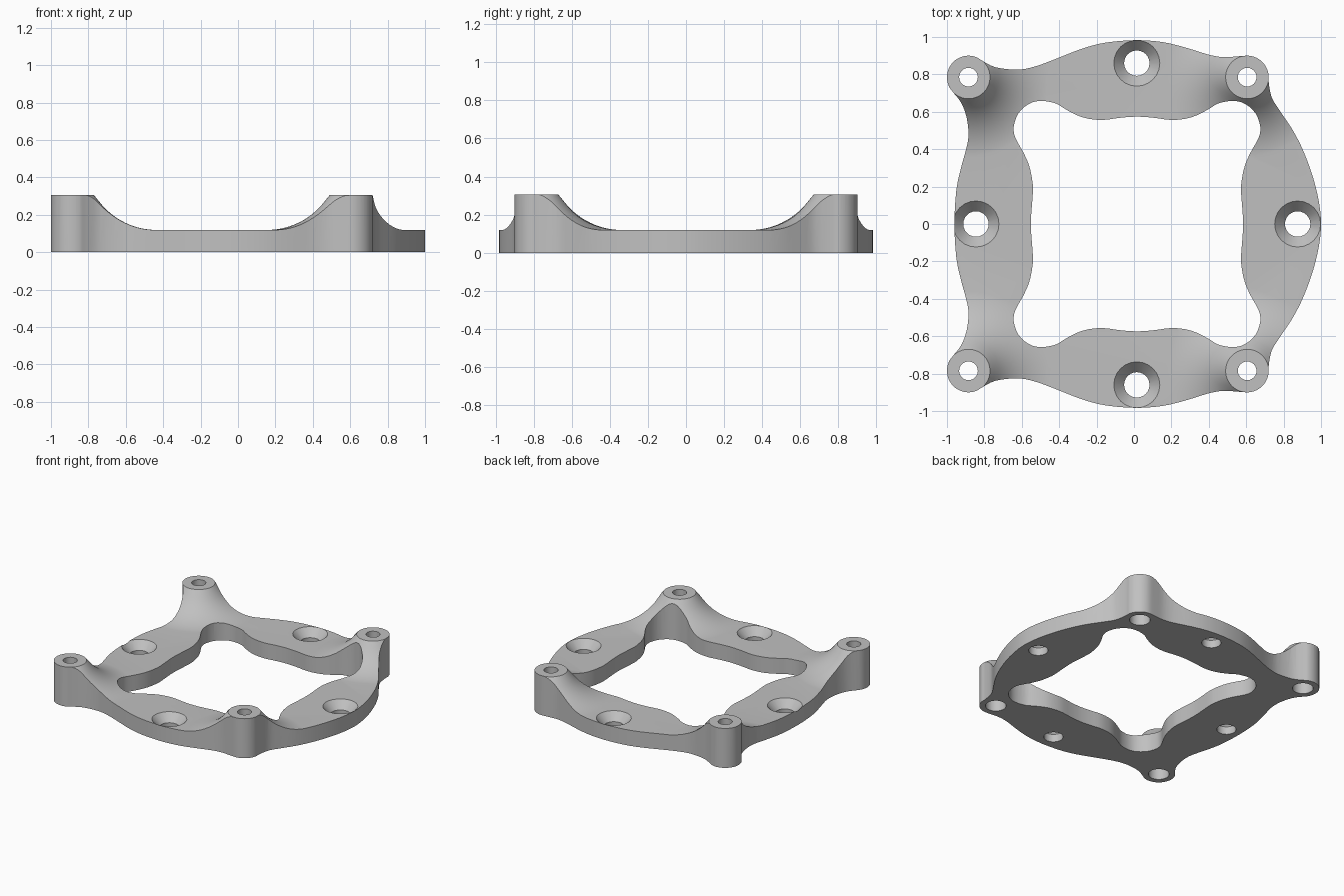
import bpy, bmesh, math
from mathutils import Vector

cube = bpy.data.objects.get("Cube")
if cube:
    bpy.data.objects.remove(cube, do_unlink=True)

BOSSES = [(-0.885, 0.785), (0.605, 0.785), (-0.885, -0.785), (0.605, -0.785)]
SCREWS = [(0.015, 0.86), (0.015, -0.86), (-0.845, 0), (0.875, 0)]
BOSS_R, PLATE_Z, TOP_Z = 0.115, 0.12, 0.305


def loft(name, rings):
    """Closed solid through a stack of equal-length point rings."""
    bm = bmesh.new()
    loops = [[bm.verts.new(p) for p in ring] for ring in rings]
    n = len(loops[0])
    for low, high in zip(loops, loops[1:]):
        for i in range(n):
            j = (i + 1) % n
            bm.faces.new((low[i], low[j], high[j], high[i]))
    bm.faces.new(loops[0])
    bm.faces.new(loops[-1])
    bmesh.ops.recalc_face_normals(bm, faces=bm.faces)
    mesh = bpy.data.meshes.new(name)
    bm.to_mesh(mesh)
    bm.free()
    ob = bpy.data.objects.new(name, mesh)
    bpy.context.collection.objects.link(ob)
    return ob


def prism(name, points, z0, z1):
    return loft(name, [[(x, y, z) for x, y in points] for z in (z0, z1)])


def arc(cx, cy, r, start, end, n):
    angles = [math.radians(start + (end - start) * i / n) for i in range(n + 1)]
    return [(cx + r * math.cos(a), cy + r * math.sin(a)) for a in angles]


def lathe(name, centre, profile, sides=32):
    rings = [[(x, y, z) for x, y in arc(*centre, r, 0, 360, sides)[:-1]]
             for r, z in profile]
    return loft(name, rings)


def smooth_loop(points, steps=3):
    """Closed Catmull-Rom curve through the points."""
    pts = [Vector(p) for p in points]
    n, out = len(pts), []
    for i in range(n):
        a, b, c, d = (pts[(i + k) % n] for k in (-1, 0, 1, 2))
        for s in range(steps):
            t = s / steps
            out.append(tuple(0.5 * (2 * b + (c - a) * t + (2 * a - 5 * b + 4 * c - d) * t ** 2
                                    + (3 * b - a - 3 * c + d) * t ** 3)))
    return out


def combine(target, other, operation):
    mod = target.modifiers.new("join", 'BOOLEAN')
    mod.operation, mod.object, mod.solver = operation, other, 'EXACT'
    bpy.context.view_layer.update()
    result = bpy.data.meshes.new_from_object(
        target.evaluated_get(bpy.context.evaluated_depsgraph_get()))
    target.modifiers.clear()
    target.data = result
    bpy.data.objects.remove(other, do_unlink=True)


# Outer outline: back half from left edge to right edge, then mirrored to the front
half = [(-0.96, 0), (-0.95, 0.18), (-0.925, 0.3), (-0.895, 0.41), (-0.885, 0.48),
        (-0.895, 0.57), (-0.925, 0.65)]
half += arc(*BOSSES[0], BOSS_R, 215, 50, 9)
half += [(-0.74, 0.838), (-0.62, 0.825), (-0.52, 0.845), (-0.4, 0.89), (-0.27, 0.94),
         (-0.15, 0.97), (0.01, 0.983), (0.15, 0.973), (0.27, 0.945), (0.4, 0.905),
         (0.48, 0.892), (0.55, 0.896)]
half += arc(*BOSSES[1], BOSS_R, 92, -8, 6)
half += [(0.735, 0.68), (0.78, 0.605), (0.85, 0.5), (0.91, 0.38), (0.96, 0.24),
         (0.99, 0.11), (1, 0)]
outer = smooth_loop(half + [(x, -y) for x, y in half[-2:0:-1]])

# Inner opening: one quarter, mirrored both ways about its own centre line
quarter = [(0.567, 0), (0.565, 0.06), (0.556, 0.18), (0.561, 0.24), (0.576, 0.31),
           (0.606, 0.38), (0.65, 0.46), (0.659, 0.52), (0.635, 0.59), (0.58, 0.641),
           (0.516, 0.658), (0.435, 0.645), (0.376, 0.61), (0.29, 0.57), (0.19, 0.556),
           (0.09, 0.568), (0, 0.574)]
upper = quarter + [(-x, y) for x, y in quarter[-2::-1]]
inner = smooth_loop([(x + 0.016, y) for x, y in upper + [(x, -y) for x, y in upper[-2:0:-1]]])

frame = prism("mounting_frame", outer, 0, 0.5)
combine(frame, prism("opening_cutter", inner, -0.1, 0.6), 'DIFFERENCE')

# Height envelope: flat slab with a flared post at each corner
square = [(-1.3, -1.3), (1.3, -1.3), (1.3, 1.3), (-1.3, 1.3)]
envelope = prism("envelope", square, -0.2, PLATE_Z)
reach, radius = 0.45, 0.387
flare = [(reach, 0)]
for i in range(15):
    r = reach + (BOSS_R - reach) * i / 14
    flare.append((r, PLATE_Z - 0.0008 + radius - math.sqrt(radius ** 2 - (reach - r) ** 2)))
flare[-1] = (BOSS_R, TOP_Z)
for centre in BOSSES:
    combine(envelope, lathe("corner_flare", centre, flare, 64), 'UNION')
combine(frame, envelope, 'INTERSECT')

# Corner holes, wider from below
for centre in BOSSES:
    bore = [(0.073, -0.1), (0.073, 0.18), (0.05, 0.18), (0.05, 0.5)]
    combine(frame, lathe("corner_hole", centre, bore, 24), 'DIFFERENCE')

# Countersunk screw holes in the middle of each side
for centre in SCREWS:
    sink = [(0.068, -0.1), (0.068, 0.06), (0.123, PLATE_Z), (0.123, 0.5)]
    combine(frame, lathe("screw_hole", centre, sink, 24), 'DIFFERENCE')

# Single grey finish
grey = bpy.data.materials.new("plain_grey")
grey.use_nodes = True
colour = (0.53, 0.53, 0.53, 1)
grey.diffuse_color = colour
grey.node_tree.nodes["Principled BSDF"].inputs["Base Color"].default_value = colour
frame.data.materials.clear()
frame.data.materials.append(grey)
for face in frame.data.polygons:
    face.material_index = 0

bpy.ops.object.select_all(action='DESELECT')
frame.select_set(True)
bpy.context.view_layer.objects.active = frame
bpy.ops.object.shade_smooth_by_angle(angle=math.radians(30))
